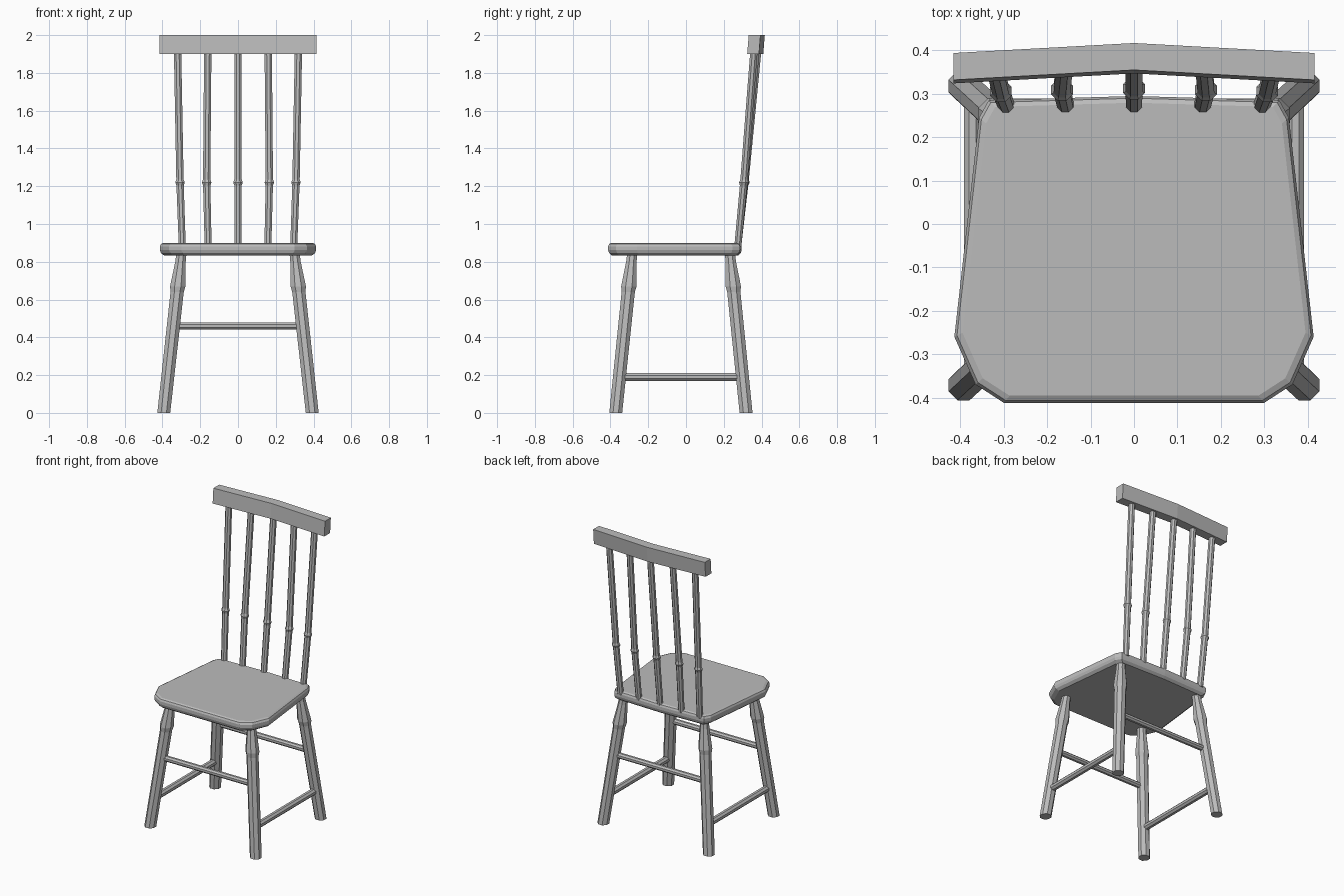
import bpy, bmesh, math
from mathutils import Vector

cube = bpy.data.objects.get("Cube")
if cube:
    bpy.data.objects.remove(cube, do_unlink=True)

grey = bpy.data.materials.new("plain grey")
grey.use_nodes = True
COLOUR = (0.5, 0.5, 0.5, 1)
grey.diffuse_color = COLOUR
grey.node_tree.nodes["Principled BSDF"].inputs["Base Color"].default_value = COLOUR


def finish(bm, name):
    bmesh.ops.recalc_face_normals(bm, faces=bm.faces)
    mesh = bpy.data.meshes.new(name)
    bm.to_mesh(mesh)
    bm.free()
    mesh.materials.append(grey)
    obj = bpy.data.objects.new(name, mesh)
    bpy.context.collection.objects.link(obj)
    return obj


def loft(bm, rings):
    """Skin a list of equal-length point rings and cap both ends."""
    rows = [[bm.verts.new(p) for p in ring] for ring in rings]
    n = len(rows[0])
    for a, b in zip(rows, rows[1:]):
        for i in range(n):
            j = (i + 1) % n
            bm.faces.new((a[i], a[j], b[j], b[i]))
    bm.faces.new(rows[0][::-1])
    bm.faces.new(rows[-1])


def turned(name, stations, axis="Z", sides=8):
    """Octagonal turned rod through (centre, radius) stations."""
    rings = []
    for centre, r in stations:
        ring = []
        for k in range(sides):
            t = 2 * math.pi * (k + 0.5) / sides
            u, v = r * math.cos(t), r * math.sin(t)
            offset = {"X": (0, u, v), "Y": (u, 0, v), "Z": (u, v, 0)}[axis]
            ring.append(Vector(centre) + Vector(offset))
        rings.append(ring)
    bm = bmesh.new()
    loft(bm, rings)
    return finish(bm, name)


# Seat: tapered outline with clipped front corners and softened rims
half = [(0.30, -0.412), (0.365, -0.37), (0.414, -0.26), (0.357, 0.245), (0.335, 0.285)]
outline = half + [(0, 0.295)] + [(-x, y) for x, y in reversed(half)]
layers = [(0.832, 0.94), (0.846, 0.985), (0.862, 1), (0.882, 1), (0.894, 0.985), (0.90, 0.955)]
bm = bmesh.new()
loft(bm, [[(x * s, -0.05 + (y + 0.05) * s, z) for x, y in outline] for z, s in layers])
finish(bm, "seat")

# Splayed legs with a turned shoulder
LEG_TOP = 0.84
profile = [(0, 0.037), (0.64, 0.038), (0.67, 0.044), (0.70, 0.041), (0.80, 0.030), (LEG_TOP, 0.029)]


def leg_point(side, end, z):
    foot, top = (-0.372, -0.285) if end == "front" else (0.318, 0.233)
    t = z / LEG_TOP
    return Vector((side * (0.393 - 0.093 * t), foot + (top - foot) * t, z))


for side, label in ((1, "left"), (-1, "right")):
    for end in ("front", "back"):
        turned(f"{end}_{label}_leg", [(leg_point(side, end, z), r) for z, r in profile])
    # Low side stretcher
    turned(f"{label}_stretcher",
           [(leg_point(side, end, 0.19), 0.022) for end in ("front", "back")], "Y")

# Higher front and back stretchers
for end in ("front", "back"):
    turned(f"{end}_stretcher", [(leg_point(s, end, 0.46), 0.019) for s in (-1, 1)], "X")

# Back spindles, each with a small ring where it bends
RING = 1.22
for i, (low, mid, high) in enumerate([(-0.295, -0.307, -0.32), (-0.158, -0.166, -0.16),
                                      (0, 0, 0), (0.158, 0.166, 0.16), (0.295, 0.307, 0.32)]):
    bow = 0.02 * (1 - abs(high) / 0.32)
    low_p = Vector((low, 0.274, 0.88))
    mid_p = Vector((mid, 0.306 + bow * 0.3, RING))
    high_p = Vector((high, 0.360 + bow, 1.92))
    up, down = (high_p - mid_p) / (high_p.z - RING), (low_p - mid_p) / (RING - low_p.z)
    turned(f"back_spindle_{i + 1}",
           [(low_p, 0.020), (mid_p + down * 0.016, 0.021), (mid_p, 0.027),
            (mid_p + up * 0.016, 0.021), (high_p, 0.021)])

# Top rail: bowed backwards at the middle, leaning slightly
bm = bmesh.new()
loft(bm, [[(x, y - 0.008, 1.90), (x, y + 0.054, 1.90), (x, y + 0.062, 2.0), (x, y, 2.0)]
          for x, y in ((-0.416, 0.332), (0, 0.355), (0.416, 0.332))])
finish(bm, "top_rail")
